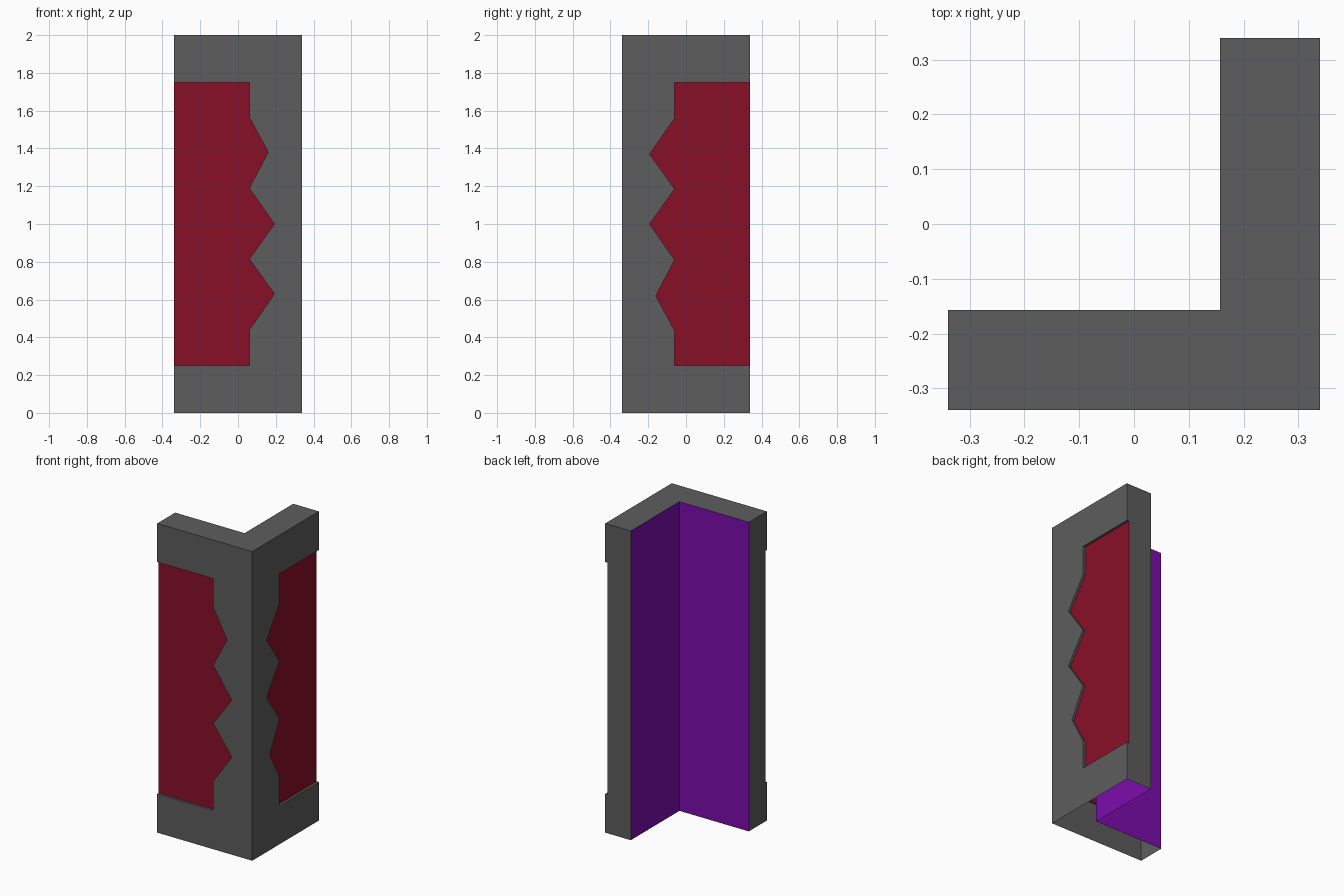
import bpy, bmesh

if "Cube" in bpy.data.objects:
    bpy.data.objects.remove(bpy.data.objects["Cube"])

R, T, H = 0.34, 0.157, 2.0      # outer half width, inner face offset, height
D = 0.015                       # recess depth
LOW, HIGH = 0.25, 1.75          # recess bottom and top

# Recess outline on the front face (x, z), from top edge round the jagged side to the bottom
path = [(-R, HIGH), (0.06, HIGH), (0.06, 1.565), (0.16, 1.38), (0.06, 1.19), (0.193, 1.0),
        (0.06, 0.815), (0.193, 0.63), (0.06, 0.44), (0.06, LOW), (-R, LOW)]


def front(p):
    return p


def right(p):
    # half turn that carries the front wing onto the right wing, upside down
    return (-p[1], -p[0], H - p[2])


def make(name, polys, color):
    bm = bmesh.new()
    for poly in polys:
        bm.faces.new([bm.verts.new(p) for p in poly])
    bmesh.ops.remove_doubles(bm, verts=bm.verts, dist=1e-4)
    mesh = bpy.data.meshes.new(name)
    bm.to_mesh(mesh)
    bm.free()
    mat = bpy.data.materials.new(name + "_paint")
    mat.diffuse_color = (*color, 1)
    mat.use_nodes = True
    mat.node_tree.nodes["Principled BSDF"].inputs["Base Color"].default_value = mat.diffuse_color
    mesh.materials.append(mat)
    bpy.context.collection.objects.link(bpy.data.objects.new(name, mesh))


frame, panels, backing = [], [], []
for turn in (front, right):
    def add(target, poly):
        target.append([turn(p) for p in poly])

    # Outer face around the recess
    border = [(-R, 0), (R, 0), (R, H), (-R, H)] + path
    add(frame, [(x, -R, z) for x, z in border])
    # Recess side walls
    for (ax, az), (bx, bz) in zip(path, path[1:]):
        add(frame, [(bx, -R, bz), (ax, -R, az), (ax, D - R, az), (bx, D - R, bz)])
    # Notched wing end
    end = [(-T, 0), (-R, 0), (-R, LOW), (D - R, LOW), (D - R, HIGH), (-R, HIGH), (-R, H), (-T, H)]
    add(frame, [(-R, y, z) for y, z in end])
    # Recessed panel
    add(panels, [(x, D - R, z) for x, z in reversed(path)])
    # Inner face
    add(backing, [(T, -T, 0), (-R, -T, 0), (-R, -T, H), (T, -T, H)])

# Top cap; the underside is open
frame.append([(x, y, H) for x, y in [(-R, -R), (R, -R), (R, R), (T, R), (T, -T), (-R, -T)]])

make("corner_frame", frame, (0.11, 0.11, 0.11))
make("recessed_panels", panels, (0.25, 0.005, 0.02))
make("inner_backing", backing, (0.2, 0.004, 0.42))
